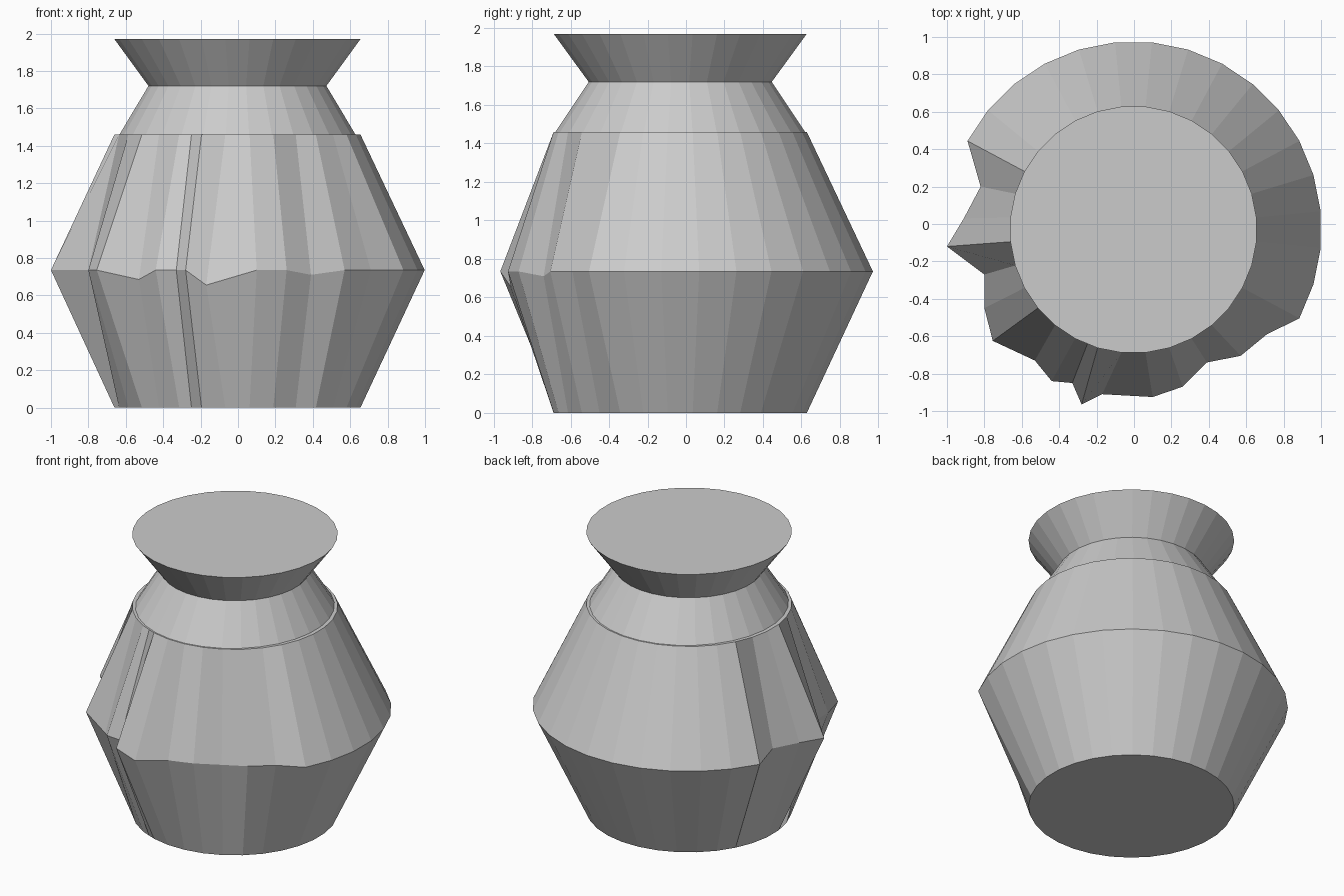
import bpy, bmesh
from math import sin, cos, radians

if "Cube" in bpy.data.objects:
    bpy.data.objects.remove(bpy.data.objects["Cube"])

N = 32
CX, CY = -0.003, -0.03
STEP = 360 / N
# ring angles, with one extra split on the damaged front left
slots = sorted([float(i) for i in range(N)] + [21.55])


def ring(z, rx, ry=None, dents=None):
    pts = []
    for s in slots:
        a = radians((s + 0.5) * STEP)
        p = (CX + rx * cos(a), CY + (ry or rx) * sin(a), z)
        if s % 1 and not dents:   # the extra point lies on the straight edge
            a0, a1 = radians(21.5 * STEP), radians(22.5 * STEP)
            p = (CX + rx * (cos(a0) * .45 + cos(a1) * .55),
                 CY + (ry or rx) * (sin(a0) * .45 + sin(a1) * .55), z)
        if dents and s in dents:
            p = dents[s]
        pts.append(p)
    return pts


def loft(name, rings):
    bm = bmesh.new()
    loops = [[bm.verts.new(p) for p in r] for r in rings]
    n = len(slots)
    for lo, hi in zip(loops, loops[1:]):
        for i in range(n):
            j = (i + 1) % n
            bm.faces.new((lo[i], lo[j], hi[j], hi[i]))
    bm.faces.new(loops[0][::-1])
    bm.faces.new(loops[-1])
    bmesh.ops.recalc_face_normals(bm, faces=bm.faces)
    me = bpy.data.meshes.new(name)
    bm.to_mesh(me)
    bm.free()
    ob = bpy.data.objects.new(name, me)
    bpy.context.collection.objects.link(ob)
    return ob


# Dented points of the widest ring
Z = 0.735
dents = {
    14: (-.82, .20, Z), 15: (-.91, .03, Z), 16: (-1.0, -.12, Z),
    17: (-.80, -.27, Z), 18: (-.80, -.45, Z), 19: (-.755, -.625, Z),
    20: (-.53, -.73, .685), 21: (-.44, -.84, Z), 21.55: (-.33, -.85, Z),
    22: (-.28, -.965, Z), 23: (-.17, -.91, .655), 24: (.10, -.925, Z),
    25: (.26, -.87, Z), 26: (.39, -.74, .71), 27: (.57, -.705, Z),
    28: (.71, -.59, Z),
}

# Pot body: two stacked cones meeting at the dented belly
loft("pot_body", [ring(0, .661), ring(Z, 1.006, dents=dents), ring(1.46, .661)])

# Shoulder, neck and flared rim, slightly narrower in x than the body top
loft("neck_and_rim", [ring(1.455, .637, .655), ring(1.72, .478), ring(1.97, .661)])
